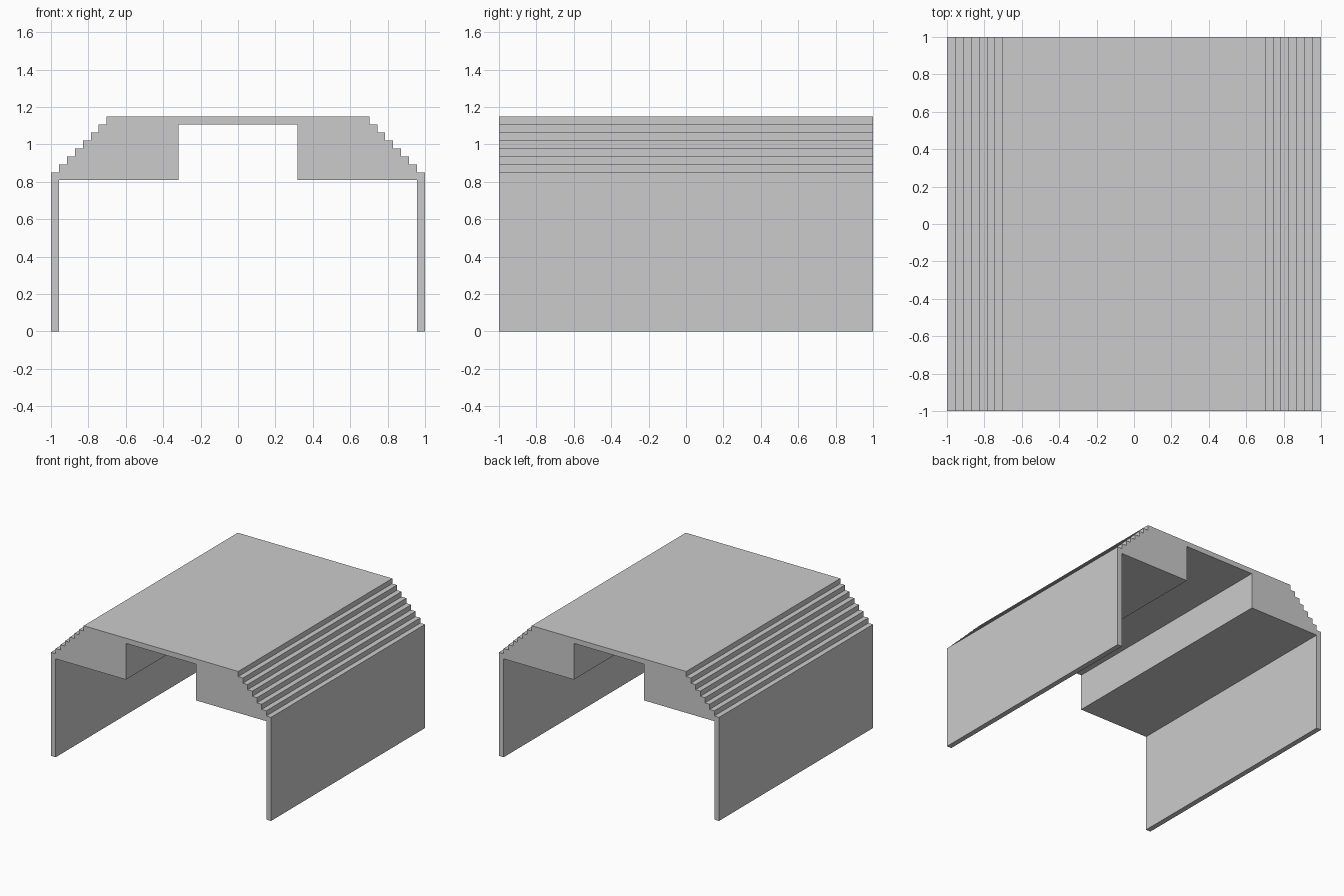
import bpy
import bmesh

if "Cube" in bpy.data.objects:
    bpy.data.objects.remove(bpy.data.objects["Cube"])

U = 2 / 47          # step size of the blocky grid
STEPS = 7

# Right half of the cross-section, from the ceiling slot out and up over the steps
half = [(7.5, 26), (7.5, 19), (22.5, 19), (22.5, 0), (23.5, 0), (23.5, 20)]
for i in range(1, STEPS + 1):
    half += [(23.5 - i, 19 + i), (23.5 - i, 20 + i)]

# Mirror to the left half for a closed outline
outline = half + [(-x, z) for x, z in reversed(half)]

# Extrude the arch profile from front to back
bm = bmesh.new()
face = bm.faces.new([bm.verts.new((x * U, -1, z * U)) for x, z in outline])
new = bmesh.ops.extrude_face_region(bm, geom=[face], use_keep_orig=True)["geom"]
bmesh.ops.translate(bm, vec=(0, 2, 0),
                    verts=[g for g in new if isinstance(g, bmesh.types.BMVert)])
bmesh.ops.recalc_face_normals(bm, faces=bm.faces)

mesh = bpy.data.meshes.new("stepped_roof_tunnel")
bm.to_mesh(mesh)
bm.free()
bpy.context.collection.objects.link(bpy.data.objects.new("stepped_roof_tunnel", mesh))
